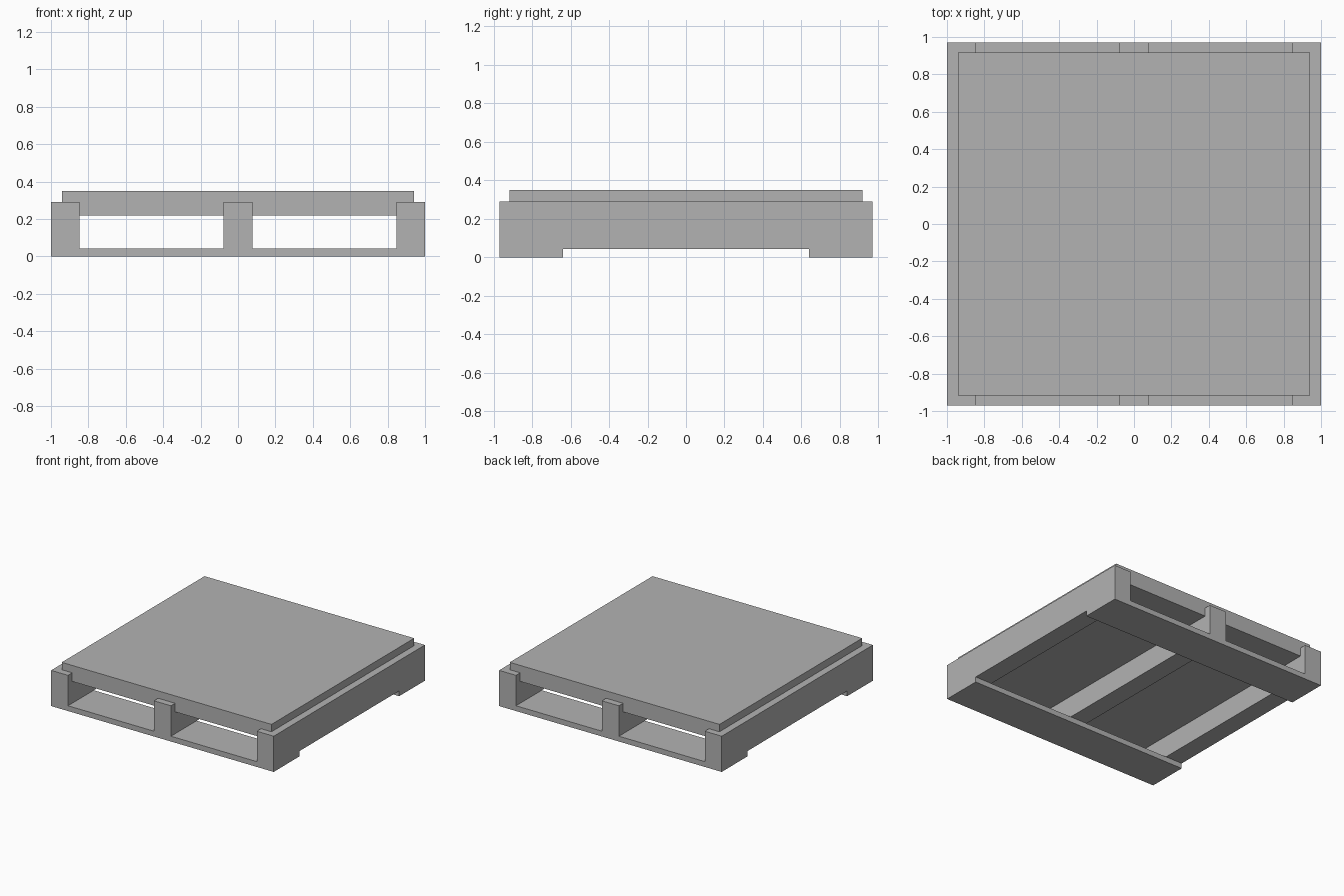
import bpy

cube = bpy.data.objects.get("Cube")
if cube:
    bpy.data.objects.remove(cube, do_unlink=True)

GREY = (0.45, 0.45, 0.45, 1.0)
grey = bpy.data.materials.new("plain_grey")
grey.use_nodes = True
grey.diffuse_color = GREY
grey.node_tree.nodes["Principled BSDF"].inputs["Base Color"].default_value = GREY


def box(name, x, y, z):
    """Box spanning the (low, high) ranges on each axis."""
    spans = (x, y, z)
    bpy.ops.mesh.primitive_cube_add(size=1, location=[(a + b) / 2 for a, b in spans])
    obj = bpy.context.object
    obj.name = name
    obj.scale = [b - a for a, b in spans]
    bpy.ops.object.transform_apply(location=False, rotation=False, scale=True)
    obj.data.materials.append(grey)
    return obj


HALF_LENGTH = 0.97
BOARD_TOP = 0.043
STRINGER_TOP = 0.29

# Solid deck slab let into the stringers
box("deck", (-0.942, 0.942), (-0.916, 0.916), (0.22, 0.35))

# Three stringers running front to back
for name, x in (("right_stringer", (-1, -0.848)),
                ("middle_stringer", (-0.077, 0.077)),
                ("left_stringer", (0.848, 1))):
    box(name, x, (-HALF_LENGTH, HALF_LENGTH), (BOARD_TOP, STRINGER_TOP))

# Bottom boards across the front and back
box("front_bottom_board", (-1, 1), (-HALF_LENGTH, -0.64), (0, BOARD_TOP))
box("back_bottom_board", (-1, 1), (0.64, HALF_LENGTH), (0, BOARD_TOP))
